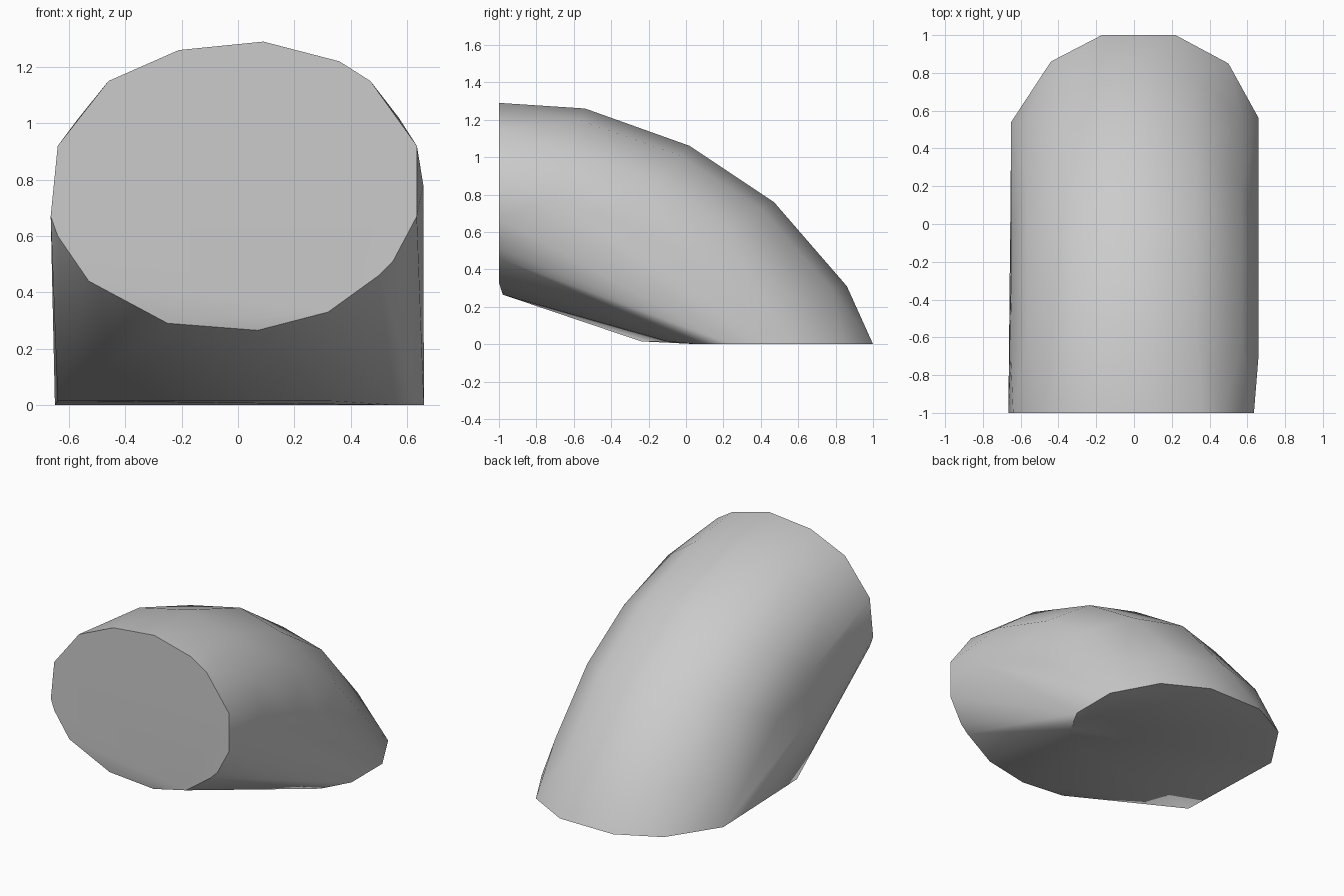
import bpy
import bmesh
import math

cube = bpy.data.objects.get("Cube")
if cube:
    bpy.data.objects.remove(cube, do_unlink=True)

# Single plain material
grey = bpy.data.materials.new("plain grey")
grey.use_nodes = True
colour = (0.6, 0.6, 0.6, 1)
grey.diffuse_color = colour
grey.node_tree.nodes["Principled BSDF"].inputs["Base Color"].default_value = colour

# Rim of the upright front end (x, z)
front_rim = [(-.64, .92), (-.665, .67), (-.64, .6), (-.53, .44), (-.25, .29),
             (.07, .265), (.32, .33), (.5, .46), (.55, .51), (.635, .67),
             (.635, .92), (.47, 1.15), (.36, 1.22), (.09, 1.29), (-.21, 1.26),
             (-.46, 1.15)]
# Rim of the flat base (x, y)
base_rim = [(-.64, -.24), (-.65, .54), (-.44, .86), (-.17, 1), (.22, 1),
            (.5, .85), (.66, .56), (.66, .24), (.56, .06), (.32, -.1)]
# Outer bend of the elbow (y, z)
outer_bend = [(-.54, 1.26), (.02, 1.06), (.47, .76), (.86, .31)]

points = [(x, -.98 if z < .3 else -1, z) for x, z in front_rim]
points += [(x, y, .015 if y < 0 else 0) for x, y in base_rim]

# Half-round sections that fan about the lower front edge
SEGMENTS = 6
for i, (y, z) in enumerate(outer_bend):
    core = .62 + .015 * i
    for s in range(SEGMENTS + 1):
        a = math.pi * (s / SEGMENTS - .5)
        k = core + (1 - core) * math.cos(a)
        points.append((.003 + .655 * math.sin(a), -1 + (y + 1) * k, z * k))

# Elbow body: a closed convex skin round all sections
bm = bmesh.new()
for p in points:
    bm.verts.new(p)
hull = bmesh.ops.convex_hull(bm, input=bm.verts[:])
loose = {v for v in hull["geom_interior"] + hull["geom_unused"]
         if isinstance(v, bmesh.types.BMVert) and v.is_valid}
bmesh.ops.delete(bm, geom=list(loose), context="VERTS")
bmesh.ops.dissolve_limit(bm, angle_limit=math.radians(1),
                         verts=bm.verts[:], edges=bm.edges[:])
bmesh.ops.recalc_face_normals(bm, faces=bm.faces[:])
mesh = bpy.data.meshes.new("elbow_body")
bm.to_mesh(mesh)
bm.free()
mesh.materials.append(grey)

body = bpy.data.objects.new("elbow_body", mesh)
bpy.context.collection.objects.link(body)
bpy.ops.object.select_all(action="DESELECT")
body.select_set(True)
bpy.context.view_layer.objects.active = body
bpy.ops.object.shade_smooth_by_angle(angle=math.radians(40))
